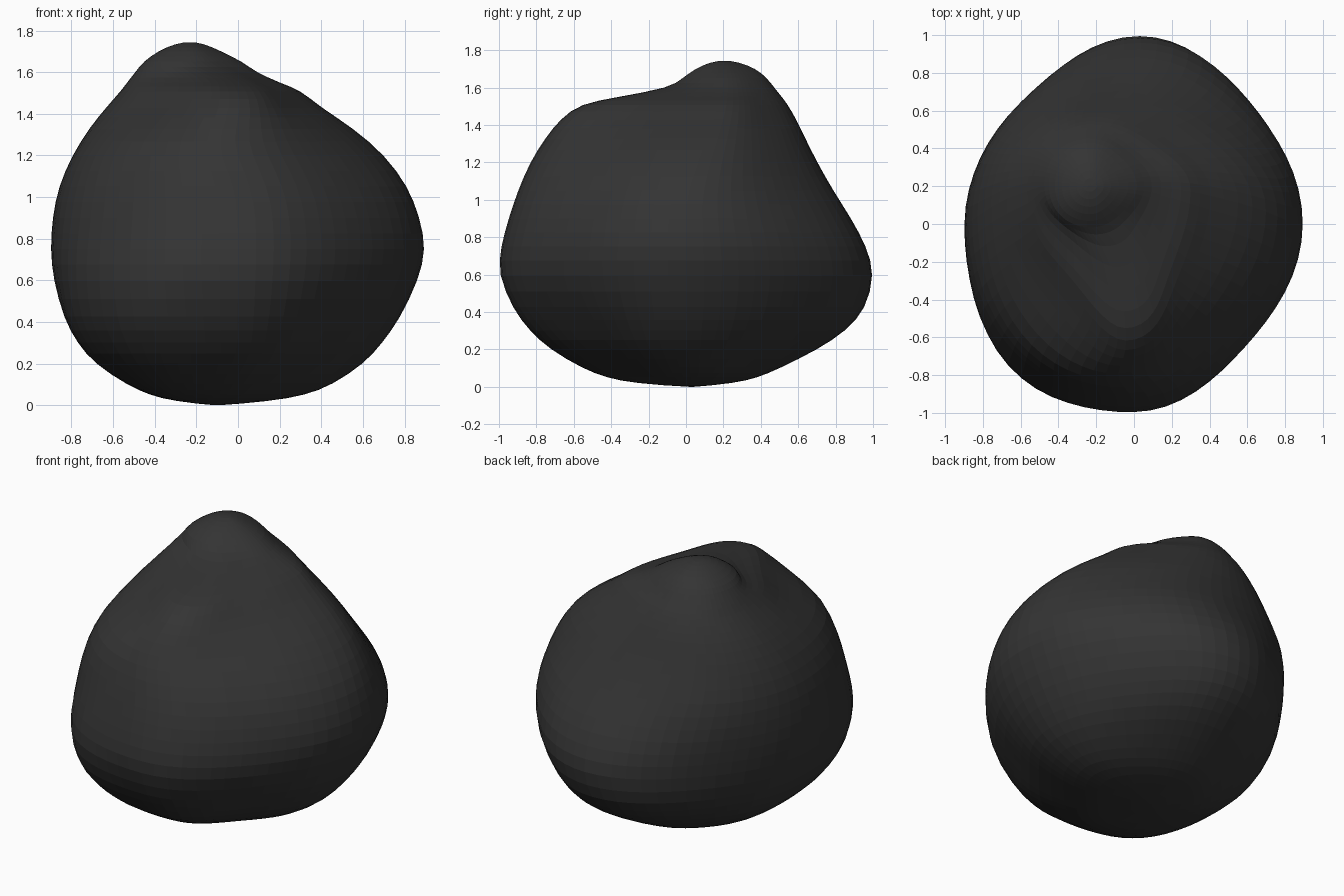
import bpy, bmesh, math

if "Cube" in bpy.data.objects:
    bpy.data.objects.remove(bpy.data.objects["Cube"])

# Level profile: z, left x, right x, front y, back y
LEVELS = [
    (0.00, -0.11, -0.09, 0.02, 0.04),
    (0.02, -0.30, 0.15, -0.27, 0.25),
    (0.05, -0.42, 0.32, -0.42, 0.38),
    (0.10, -0.53, 0.45, -0.55, 0.50),
    (0.20, -0.68, 0.60, -0.72, 0.70),
    (0.30, -0.765, 0.69, -0.83, 0.85),
    (0.42, -0.83, 0.775, -0.92, 0.955),
    (0.60, -0.88, 0.86, -0.995, 1.00),
    (0.75, -0.895, 0.895, -0.985, 0.96),
    (0.90, -0.885, 0.868, -0.945, 0.88),
    (1.05, -0.855, 0.81, -0.895, 0.785),
    (1.20, -0.79, 0.70, -0.83, 0.70),
    (1.33, -0.71, 0.55, -0.75, 0.635),
    (1.43, -0.63, 0.40, -0.67, 0.587),
    (1.51, -0.56, 0.30, -0.56, 0.54),
    (1.55, -0.53, 0.20, -0.36, 0.51),
    (1.60, -0.49, 0.09, -0.10, 0.47),
    (1.65, -0.45, 0.02, -0.02, 0.43),
    (1.70, -0.38, -0.08, 0.05, 0.37),
    (1.735, -0.30, -0.16, 0.13, 0.28),
    (1.743, -0.24, -0.22, 0.20, 0.21),
]
SEGMENTS, STEPS = 64, 2


def smooth(a, b, v):
    t = max(0.0, min(1.0, (v - a) / (b - a)))
    return t * t * (3 - 2 * t)


def catmull(a, b, c, d, t):
    return 0.5 * (2 * b + (c - a) * t + (2 * a - 5 * b + 4 * c - d) * t * t
                  + (3 * b - a - 3 * c + d) * t ** 3)


def levels():
    n = len(LEVELS)
    for i in range(n - 1):
        rows = [LEVELS[max(0, min(n - 1, j))] for j in range(i - 1, i + 3)]
        for s in range(STEPS):
            yield [catmull(*col, s / STEPS) for col in zip(*rows)]
    yield LEVELS[-1]


def ring(bm, z, xl, xr, yf, yb):
    # the section centre leans toward the off-centre peak
    lean = smooth(0.9, 1.65, z)
    low = 1 - smooth(0.0, 0.3, z)
    cx = -0.23 * lean - 0.1 * low
    cy = 0.2 * lean + 0.03 * low
    cx = min(max(cx, xl + 0.004), xr - 0.004)
    cy = min(max(cy, yf + 0.002), yb - 0.002)
    top = smooth(1.2, 1.5, z) * (1 - smooth(1.55, 1.65, z))
    belly = smooth(0.0, 0.1, z) * (1 - smooth(0.3, 0.9, z))
    waist = smooth(0.35, 0.65, z) * (1 - smooth(0.85, 1.15, z))
    verts = []
    for i in range(SEGMENTS):
        a = 2 * math.pi * i / SEGMENTS
        c, s = math.cos(a), math.sin(a)
        # diagonal bulge or flattening of each quarter
        if c >= 0:
            if s >= 0:
                k = -0.07 + 0.01 * waist - 0.03 * top
            else:
                k = -0.07 - 0.06 * (1 - smooth(0.3, 0.55, z)) - 0.02 * top
        elif s >= 0:
            k = -0.065 + 0.09 * smooth(0.6, 1.05, z)
        else:
            k = 0.03 + 0.08 * belly - 0.2 * top
        f = 1 + k * math.sin(2 * a) ** 2
        x = cx + f * c * ((xr - cx) if c >= 0 else (cx - xl))
        y = cy + f * s * ((yb - cy) if s >= 0 else (cy - yf))
        # front shoulder sits right of the peak, back bulge slightly right
        if s < 0:
            x += 0.16 * top * s * s * abs(s)
        else:
            x += 0.035 * waist * s * s
        verts.append(bm.verts.new((x * 1.008, y * 1.006, max(0.0, z))))
    return verts


# Lumpy stone body
bm = bmesh.new()
rings = [ring(bm, *lv) for lv in levels()]
for lo, hi in zip(rings, rings[1:]):
    for i in range(SEGMENTS):
        j = (i + 1) % SEGMENTS
        bm.faces.new((lo[i], lo[j], hi[j], hi[i]))
bm.faces.new(rings[0][::-1])
bm.faces.new(rings[-1])
# soften the joins between levels
inner = [v for r in rings[2:-2] for v in r]
for _ in range(4):
    bmesh.ops.smooth_vert(bm, verts=inner, factor=0.3,
                          use_axis_x=True, use_axis_y=True, use_axis_z=True)
bmesh.ops.recalc_face_normals(bm, faces=bm.faces)
mesh = bpy.data.meshes.new("stone")
bm.to_mesh(mesh)
bm.free()
stone = bpy.data.objects.new("stone", mesh)
bpy.context.collection.objects.link(stone)

# Single dark grey colour
mat = bpy.data.materials.new("dark grey")
mat.diffuse_color = (0.034, 0.034, 0.034, 1)
mat.use_nodes = True
mat.node_tree.nodes["Principled BSDF"].inputs["Base Color"].default_value = mat.diffuse_color
mesh.materials.append(mat)
